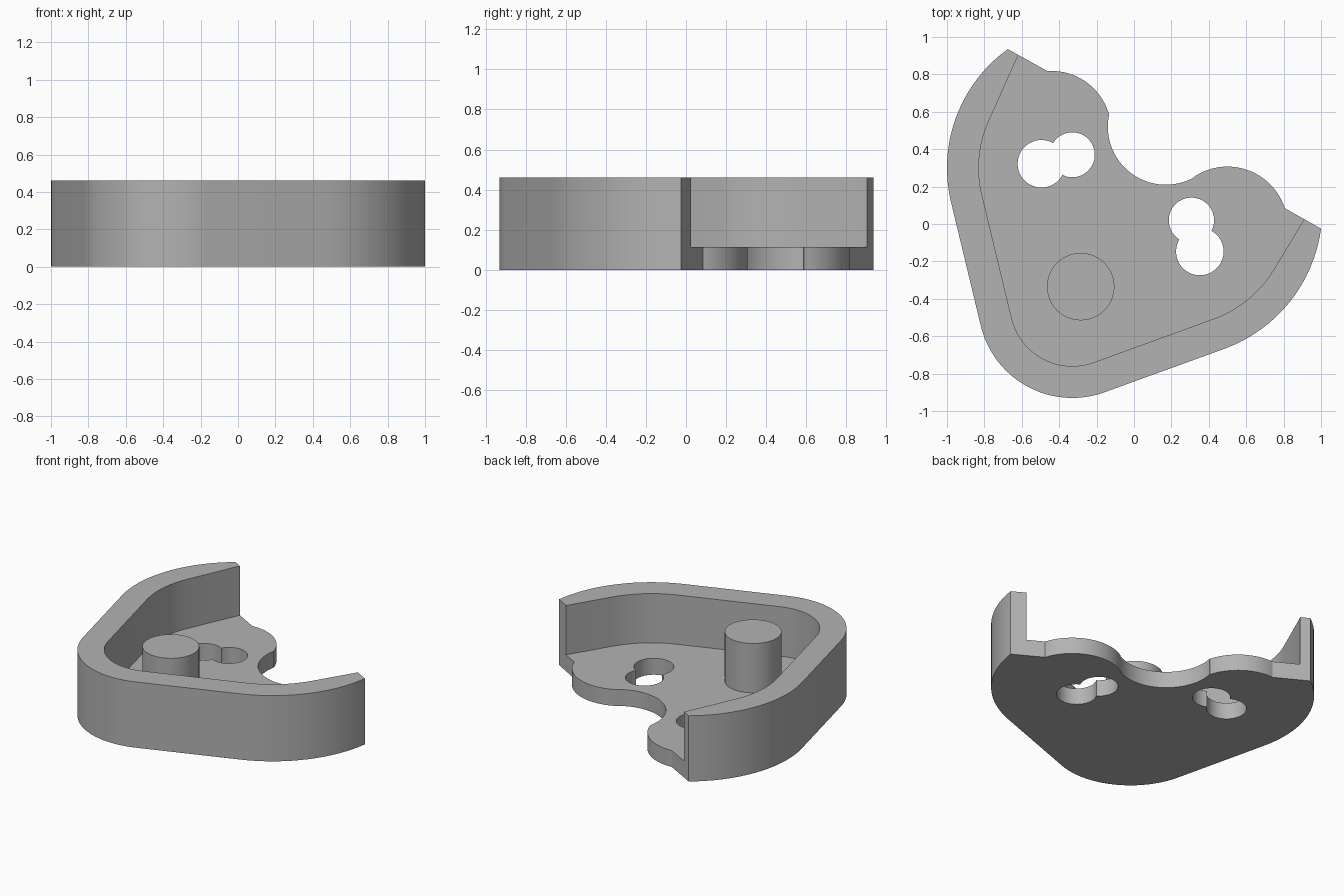
import bpy
import bmesh
from math import radians, cos, sin

FLOOR, TOP = 0.115, 0.46

cube = bpy.data.objects.get("Cube")
if cube:
    bpy.data.objects.remove(cube, do_unlink=True)

grey = bpy.data.materials.new("plain grey")
grey.use_nodes = True
grey.diffuse_color = (0.45, 0.45, 0.45, 1)
grey.node_tree.nodes["Principled BSDF"].inputs["Base Color"].default_value = grey.diffuse_color


def arc(center, radius, start, end):
    """Points along an arc, angles in degrees."""
    n = max(4, round(abs(end - start) / 4))
    angles = [radians(start + (end - start) * i / n) for i in range(n + 1)]
    return [(center[0] + radius * cos(a), center[1] + radius * sin(a)) for a in angles]


def circle(center, radius):
    return arc(center, radius, 0, 360)[:-1]


def prism(name, outline, bottom, top):
    """Extrude a flat outline upward into a solid."""
    bm = bmesh.new()
    face = bm.faces.new([bm.verts.new((x, y, bottom)) for x, y in outline])
    result = bmesh.ops.extrude_face_region(bm, geom=[face], use_keep_orig=True)
    moved = [v for v in result["geom"] if isinstance(v, bmesh.types.BMVert)]
    bmesh.ops.translate(bm, verts=moved, vec=(0, 0, top - bottom))
    bmesh.ops.recalc_face_normals(bm, faces=bm.faces)
    mesh = bpy.data.meshes.new(name)
    bm.to_mesh(mesh)
    bm.free()
    mesh.materials.append(grey)
    obj = bpy.data.objects.new(name, mesh)
    bpy.context.collection.objects.link(obj)
    return obj


def activate(obj):
    bpy.ops.object.select_all(action="DESELECT")
    obj.select_set(True)
    bpy.context.view_layer.objects.active = obj


def cut(target, outline, bottom, top):
    """Subtract a prism and discard it."""
    cutter = prism("cutter", outline, bottom, top)
    cutter.hide_render = True
    mod = target.modifiers.new("cut", "BOOLEAN")
    mod.operation, mod.solver, mod.object = "DIFFERENCE", "EXACT", cutter
    activate(target)
    bpy.ops.object.modifier_apply(modifier=mod.name)
    bpy.data.objects.remove(cutter, do_unlink=True)


LEFT, CORNER, RIGHT = (-0.217, 0.3), (-0.33, -0.427), (0.212, 0.08)

# Outer footprint: three rounded sides, then the wavy open edge
outline = (arc(LEFT, 0.783, 125.8, 193.5) + arc(CORNER, 0.503, 193.5, 290)
           + arc(RIGHT, 0.795, -70, -7.6)
           + arc((0.5, -0.015), 0.322, 18, 122)
           + arc((0.17, 0.52), 0.31, 298, 167.5)
           + arc((-0.44, 0.5), 0.318, 16, 94))
tray = prism("tray_body", outline, 0, TOP)

# Pocket inside the wall, running out through the open edge
tip_a, tip_b = (-0.62, 0.9), (0.91, 0.025)
out = (0.5, 0.866)
pocket = ([(tip_a[0] + out[0], tip_a[1] + out[1]), tip_a]
          + arc(LEFT, 0.613, 156, 193.5) + arc(CORNER, 0.333, 193.5, 290)
          + arc(RIGHT, 0.625, -70, -31.3)
          + [tip_b, (tip_b[0] + out[0], tip_b[1] + out[1])])
cut(tray, pocket, FLOOR, TOP + 0.2)

# Keyhole pairs through the floor
for center, radius in (((-0.495, 0.322), 0.127), ((-0.33, 0.37), 0.12),
                       ((0.307, 0.02), 0.121), ((0.352, -0.147), 0.127)):
    cut(tray, circle(center, radius), -0.1, FLOOR + 0.1)

# Round post standing on the floor
post = prism("post", circle((-0.285, -0.335), 0.18), FLOOR - 0.01, TOP)

for obj in (tray, post):
    activate(obj)
    bpy.ops.object.shade_smooth_by_angle(angle=radians(25))
